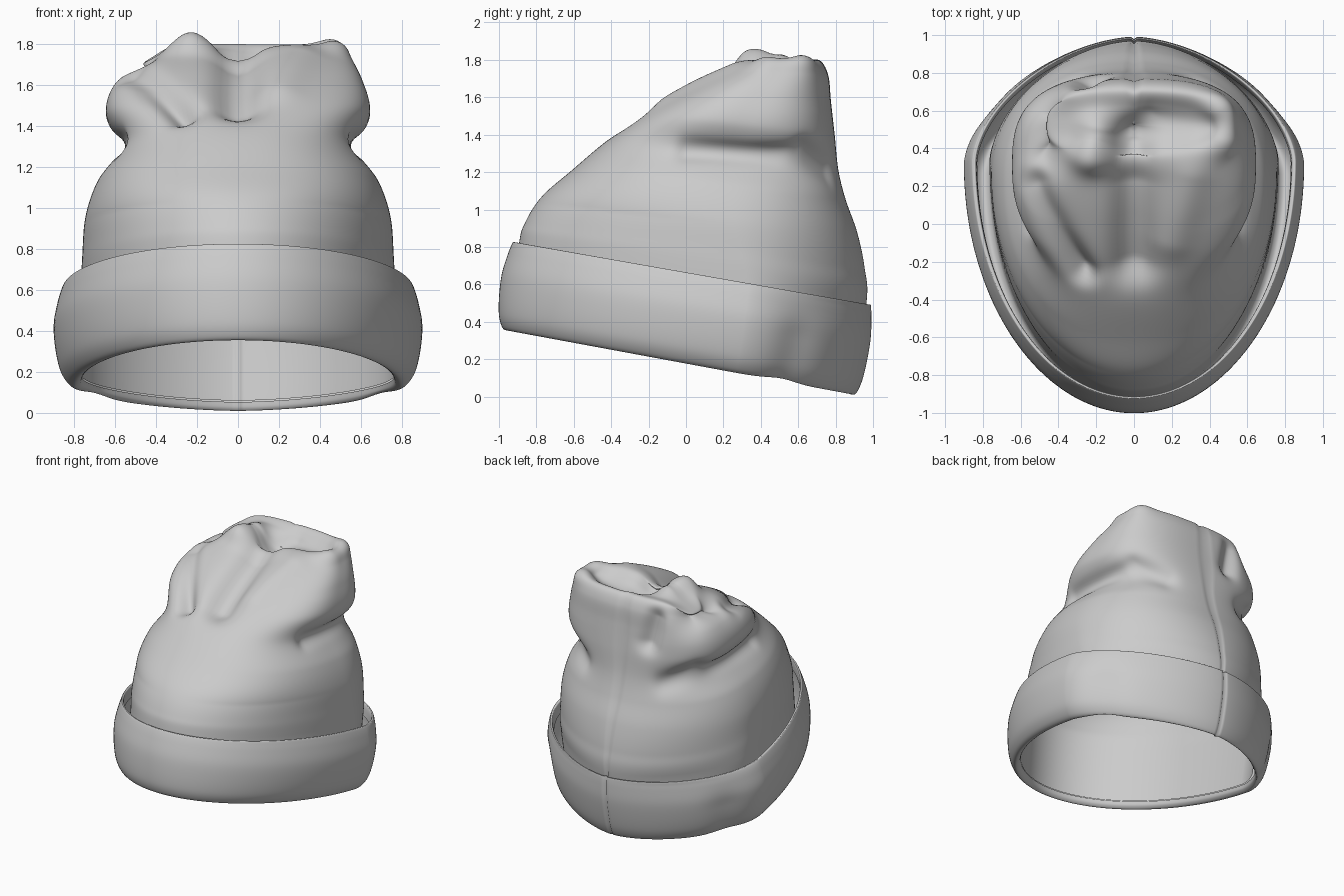
import bpy, math
from mathutils import Vector

if "Cube" in bpy.data.objects:
    bpy.data.objects.remove(bpy.data.objects["Cube"])

SEG = 192

def spline(rows, steps):
    # Catmull-Rom interpolation through the key rings
    out = []
    for i in range(len(rows) - 1):
        p = [rows[max(0, min(len(rows) - 1, i + k))] for k in (-1, 0, 1, 2)]
        for s in range(steps):
            t = s / steps
            out.append([0.5 * (2 * b + (c - a) * t + (2 * a - 5 * b + 4 * c - d) * t * t
                        + (3 * b - a - 3 * c + d) * t ** 3) for a, b, c, d in zip(*p)])
    return out + [list(rows[-1])]

def ring(yf, zf, yb, zb, w):
    # tilted egg ring: low rings have a pointed back, high rings a square one
    h = max(0, min(1, (zf - 0.8) / 0.8))
    n = 1.68 + 1.1 * h
    ym = yf + (yb - yf) * (0.66 - 0.16 * h)
    pts = []
    for k in range(SEG):
        a = 2 * math.pi * k / SEG
        c, s = math.cos(a), math.sin(a)
        e = 2 / n if s > 0 else 2 / max(2, n)
        x = math.copysign(w * abs(c) ** e, c)
        y = ym + abs(s) ** e * (yb - ym if s > 0 else yf - ym)
        f = (y - yf) / (yb - yf)
        if k == SEG // 4:                         # back seam groove
            y -= 0.014 * min(1, 2 * w)
        pts.append(Vector((x, y, zf + (zb - zf) * f)))
    return pts

def loft(name, rows, steps, cap=False):
    verts, faces = [], []
    rings = spline(rows, steps)
    for r in rings:
        verts += ring(*r)
    for i in range(len(rings) - 1):
        for k in range(SEG):
            j = (k + 1) % SEG
            faces.append((i * SEG + k, i * SEG + j, (i + 1) * SEG + j, (i + 1) * SEG + k))
    if cap:
        top = (len(rings) - 1) * SEG
        verts.append(sum(verts[top:], Vector()) / SEG)
        faces += [(top + k, top + (k + 1) % SEG, len(verts) - 1) for k in range(SEG)]
    me = bpy.data.meshes.new(name)
    me.from_pydata(verts, [], faces)
    me.update()
    ob = bpy.data.objects.new(name, me)
    bpy.context.collection.objects.link(ob)
    for p in me.polygons:
        p.use_smooth = True
    return ob

def crease(ob, a, b, radius, height):
    # push the cloth in or out along its own normal, near a line
    a, b = Vector(a), Vector(b)
    d = b - a
    me = ob.data
    moves = []
    for v in me.vertices:
        t = max(0, min(1, (v.co - a).dot(d) / d.length_squared))
        g = math.exp(-((v.co - a - d * t).length / radius) ** 2)
        moves.append(v.normal * (height * g))
    for v, m in zip(me.vertices, moves):
        v.co += m
    me.update()

# crown: front y, front z, back y, back z, half width of each key ring
crown = loft("crown", [
    (-.93, .40, .88, .06, .76),
    (-.895, .80, .965, .50, .765),
    (-.86, .93, .955, .69, .76),
    (-.77, 1.07, .915, .88, .745),
    (-.61, 1.21, .855, 1.05, .69),
    (-.42, 1.37, .815, 1.21, .585),
    (-.20, 1.525, .795, 1.40, .645),
    (.02, 1.65, .775, 1.58, .61),
    (.20, 1.735, .76, 1.72, .55),
    (.34, 1.79, .71, 1.80, .48),
    (.42, 1.77, .62, 1.78, .32),
    (.49, 1.75, .51, 1.755, .02)], 12, cap=True)

# gathered valleys and dents
crease(crown, (0, -.22, 1.52), (0, .2, 1.7), .11, -.10)
crease(crown, (0, .38, 1.77), (0, .46, 1.76), .10, -.09)
crease(crown, (.1, .55, 1.77), (.4, .52, 1.78), .09, -.05)
crease(crown, (-.5, .22, 1.62), (-.27, -.25, 1.46), .07, -.09)
crease(crown, (-.5, .4, 1.75), (-.5, .62, 1.75), .13, -.11)
# raised peaks and swells
crease(crown, (-.23, .36, 1.78), (-.2, .5, 1.78), .09, .07)
crease(crown, (.46, .45, 1.8), (.45, .6, 1.8), .09, .04)
crease(crown, (.2, -.1, 1.6), (.3, .25, 1.74), .11, .03)
# pinched sides and back folds
for s in (-1, 1):
    crease(crown, (s * .58, 0, 1.32), (s * .58, .6, 1.29), .055, -.035)
    crease(crown, (s * .55, .65, 1.3), (s * .36, .8, 1.22), .07, -.05)
crease(crown, (-.27, .78, 1.7), (-.22, .78, 1.5), .07, -.06)

# folded cuff: wall profile as (outward offset, height fraction)
profile = [(-.01, .09), (0, .03), (.03, 0), (.065, .05), (.1, .18), (.123, .4),
           (.13, .64), (.11, .86), (.09, .985), (.078, 1), (.066, .98), (.06, .83)]
cuff = loft("cuff", [(-.945 + .08 * v - .7 * o, .355 + .47 * v,
                      .885 + .06 * v + .5 * o, .01 + .48 * v, .77 + o)
                     for o, v in profile], 6)
# soft dents in the cuff
for s in (-1, 1):
    crease(cuff, (s * .75, .55, .1), (s * .76, .6, .3), .13, -.02)
